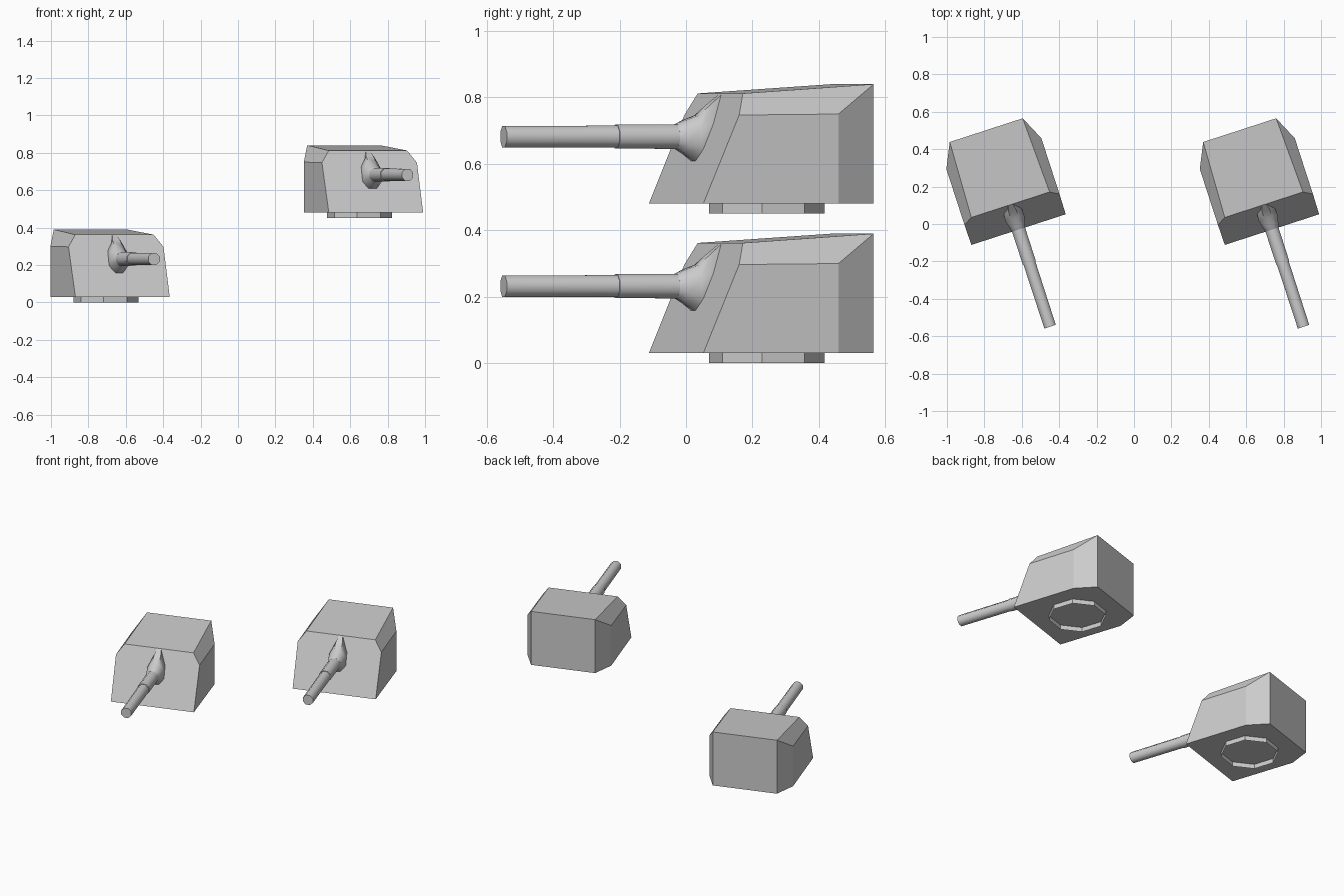
import bpy, bmesh
from math import sin, cos, pi, radians

if "Cube" in bpy.data.objects:
    bpy.data.objects.remove(bpy.data.objects["Cube"])

TURN = radians(18)
# ring centre of each turret
PLACES = [("left", (-0.706, 0.243, 0.0)), ("right", (0.649, 0.243, 0.45))]


def mesh_from(name, build):
    bm = bmesh.new()
    build(bm)
    bmesh.ops.recalc_face_normals(bm, faces=bm.faces[:])
    me = bpy.data.meshes.new(name)
    bm.to_mesh(me)
    bm.free()
    return me


def loft(bm, rings, caps=(True, True)):
    rows = [[bm.verts.new(p) for p in r] for r in rings]
    n = len(rows[0])
    for a, b in zip(rows, rows[1:]):
        for i in range(n):
            j = (i + 1) % n
            bm.faces.new((a[i], a[j], b[j], b[i]))
    if caps[0]:
        bm.faces.new(rows[0])
    if caps[1]:
        bm.faces.new(rows[-1])


def oval(y, w, top, bottom, n=8):
    # upright section with separate reach above and below the gun axis
    pts = []
    for i in range(n):
        a = 2 * pi * (i + 0.5) / n
        s = sin(a) / cos(pi / n)
        z = AXIS + s * ((top - AXIS) if s > 0 else (AXIS - bottom))
        pts.append((w * cos(a) / cos(pi / n), y, z))
    return pts


AXIS = 0.232


# armoured body: vertical sides, sloped face, bevelled rear corners and roof edges
def body(bm):
    half = dict(fb=(0.265, -0.287, 0.03), fm=(0.267, -0.174, 0.297),
                ft=(0.220, -0.147, 0.362), sm=(0.267, 0.140, 0.300),
                sb=(0.267, 0.140, 0.03), rb=(0.205, 0.272, 0.03),
                rt=(0.205, 0.272, 0.390))
    R = {k: bm.verts.new(p) for k, p in half.items()}
    L = {k: bm.verts.new((-p[0], p[1], p[2])) for k, p in half.items()}
    for S in (R, L):
        for f in (("fb", "sb", "sm", "fm"), ("fm", "sm", "rt", "ft"),
                  ("sb", "rb", "rt", "sm")):
            bm.faces.new([S[k] for k in f])
    for f in (("fb", "fm", "ft"), ("ft", "rt"), ("rt", "rb"), ("rb", "sb", "fb")):
        bm.faces.new([R[k] for k in f] + [L[k] for k in reversed(f)])


# open mounting collar under the body
def collar(bm):
    loft(bm, [[(0.175 * cos(pi * (i + 0.5) / 4), 0.175 * sin(pi * (i + 0.5) / 4), z)
               for i in range(8)] for z in (0.0, 0.03)], (False, False))


# stepped gun barrel
def barrel(bm):
    loft(bm, [oval(y, r, AXIS + r, AXIS - r)
              for y, r in ((-0.833, 0.032), (-0.476, 0.033), (-0.476, 0.036), (-0.22, 0.037))])


# flared mantlet running into the sloped face
def mantlet(bm):
    loft(bm, [oval(-0.287, 0.037, 0.269, 0.195), oval(-0.265, 0.043, 0.280, 0.182),
              oval(-0.222, 0.053, 0.296, 0.150), oval(-0.180, 0.050, 0.332, 0.145),
              oval(-0.147, 0.030, 0.360, 0.145)])


for part, build, smooth in (("turret_body", body, False), ("mounting_collar", collar, False),
                            ("gun_barrel", barrel, True), ("gun_mantlet", mantlet, True)):
    me = mesh_from(part, build)
    objs = []
    for side, loc in PLACES:
        ob = bpy.data.objects.new(f"{side}_{part}", me)
        ob.location = loc
        ob.rotation_euler.z = TURN
        bpy.context.collection.objects.link(ob)
        objs.append(ob)
    if smooth:
        bpy.ops.object.select_all(action='DESELECT')
        objs[0].select_set(True)
        bpy.context.view_layer.objects.active = objs[0]
        bpy.ops.object.shade_smooth_by_angle(angle=radians(50))
